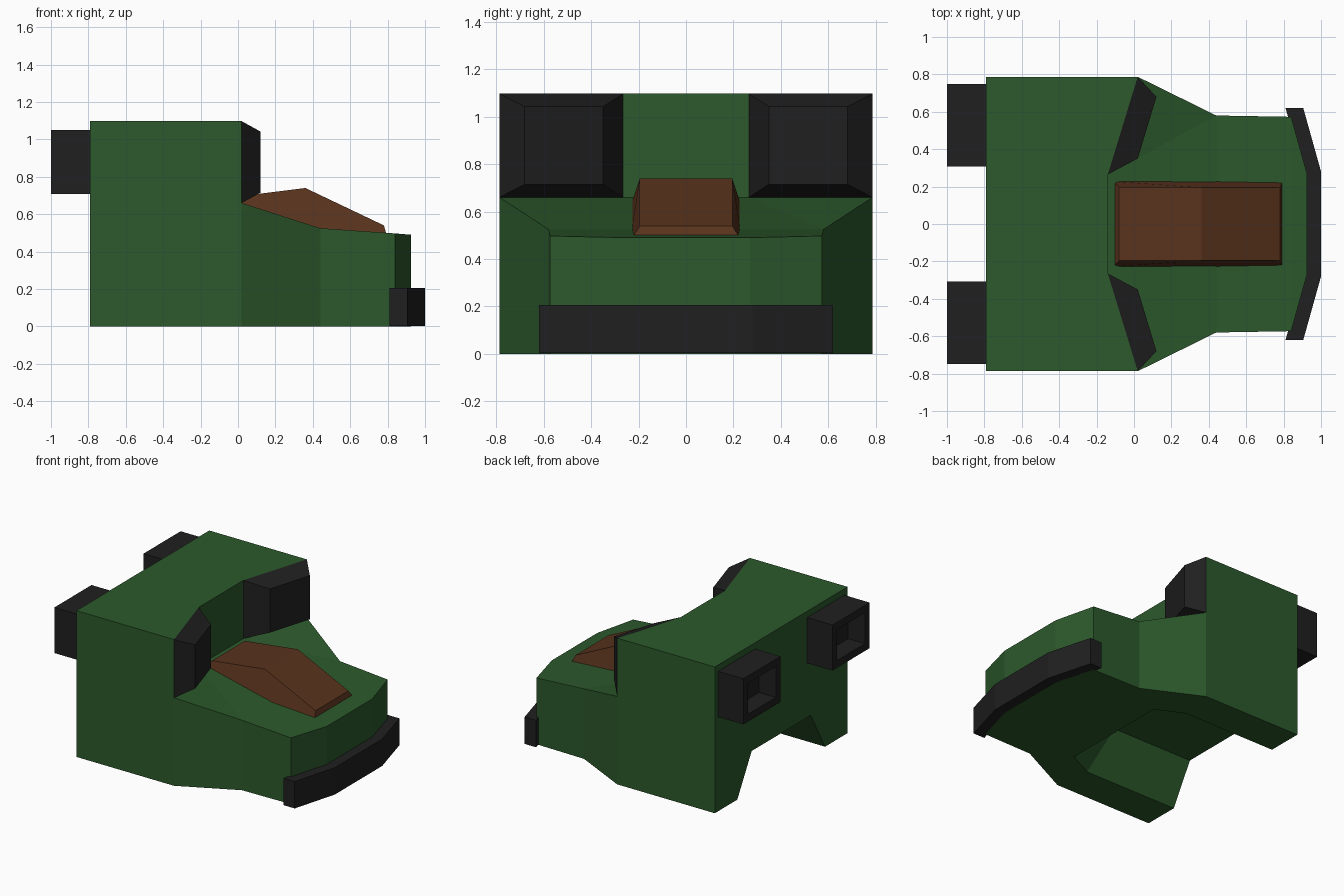
import bpy, bmesh

if "Cube" in bpy.data.objects:
    bpy.data.objects.remove(bpy.data.objects["Cube"])


def material(name, rgb):
    m = bpy.data.materials.new(name)
    m.diffuse_color = (*rgb, 1)
    m.use_nodes = True
    m.node_tree.nodes["Principled BSDF"].inputs["Base Color"].default_value = m.diffuse_color
    return m


GREEN = material("green_paint", (0.025, 0.1, 0.025))
BLACK = material("black_trim", (0.014, 0.014, 0.014))
BROWN = material("brown_panel", (0.1, 0.033, 0.012))


def build(name, pts, mat, side="", cross=""):
    """pts: half-model points by name. Each 'side' face is mirrored across y;
    each 'cross' chain is closed with its own mirror image."""
    bm = bmesh.new()
    v = {}
    for k, (x, y, z) in pts.items():
        v[k, 1] = bm.verts.new((x, y, z))
        v[k, -1] = bm.verts.new((x, -y, z))
    for f in side.split():
        for s in (1, -1):
            bm.faces.new([v[k, s] for k in f.split("-")])
    for f in cross.split():
        ks = f.split("-")
        bm.faces.new([v[k, 1] for k in ks] + [v[k, -1] for k in reversed(ks)])
    finish(name, bm, mat)


def finish(name, bm, mat):
    bmesh.ops.recalc_face_normals(bm, faces=bm.faces)
    me = bpy.data.meshes.new(name)
    bm.to_mesh(me)
    bm.free()
    me.materials.append(mat)
    bpy.context.collection.objects.link(bpy.data.objects.new(name, me))


# Body: tall rear block, sloping nose and a tapered channel in the underside
# (r rear, s shoulder, k wall inner corner, h/f/n nose; a-d channel)
body = {
    "r0": (-.79, .787, 0), "rt": (-.79, .787, 1.097),
    "s0": (.02, .787, 0), "sm": (.02, .787, .66), "st": (.02, .787, 1.097),
    "km": (-.14, .265, .66), "kt": (-.14, .265, 1.097),
    "h0": (.44, .58, 0), "hm": (.44, .58, .525),
    "f0": (.84, .573, 0), "fm": (.84, .573, .497),
    "n0": (.925, .27, 0), "nm": (.925, .27, .49),
    "a0": (-.79, .52, 0), "ac": (-.79, .35, .3),
    "b0": (-.02, .52, 0), "bc": (-.12, .35, .3),
    "d0": (.18, .42, 0), "dc": (.03, .28, .3),
}
build("body", body, GREEN,
      side="r0-s0-sm-st-rt s0-h0-hm-sm h0-f0-fm-hm f0-n0-nm-fm "
           "st-sm-km-kt km-sm-hm a0-b0-bc-ac b0-d0-dc-bc",
      cross="rt-st-kt kt-km km-hm hm-fm fm-nm nm-n0 rt-r0-a0-ac "
            "ac-bc-dc dc-d0 r0-s0-h0-f0-n0 a0-b0-d0".rsplit(" ", 2)[0])

# Flat underside around the channel
build("underside", {k: body[k] for k in ("r0", "s0", "h0", "f0", "n0", "a0", "b0", "d0")},
      GREEN, side="r0-s0-b0-a0 s0-h0-d0-b0 h0-f0-n0-d0", cross="n0-d0")

# Wedge blocks on the angled shoulder walls
build("shoulder_block", {
    "a": (.02, .787, .66), "b": (.02, .787, 1.097), "c": (-.14, .265, 1.097), "d": (-.14, .265, .66),
    "e": (.12, .68, .715), "f": (.12, .68, 1.042), "g": (.02, .35, 1.042), "h": (.02, .35, .715)},
    BLACK, side="a-b-f-e b-c-g-f c-d-h-g d-a-e-h e-f-g-h")

# Bevelled hood panel
build("hood_panel", {
    "b1": (-.11, .228, .64), "b2": (.36, .228, .53), "b3": (.795, .228, .488),
    "t1": (-.08, .195, .685), "t2": (.36, .195, .74), "t3": (.78, .195, .54)},
    BROWN, side="b1-b2-t2-t1 b2-b3-t3-t2",
    cross="t1-t2 t2-t3 t1-b1 t3-b3 b1-b2 b2-b3")

# Wrap-around front bumper
plan = {"a": (.81, .62), "b": (.905, .62), "c": (1, .28), "d": (.915, .26)}
build("front_bumper", {k + str(i): (*p, z) for k, p in plan.items()
                       for i, z in enumerate((.003, .205))},
      BLACK, side="a0-b0-b1-a1 b0-c0-c1-b1 d0-a0-a1-d1 a0-b0-c0-d0 a1-b1-c1-d1",
      cross="c0-c1 d0-d1 c0-d0 c1-d1")

# Rear exhaust boxes with recessed openings
rings = [(-.79, 0), (-1, 0), (-1, .055), (-.86, .055)]
ex, side = {}, []
for i, (x, m) in enumerate(rings):
    for j, (y, z) in enumerate([(.308 + m, .708 + m), (.748 - m, .708 + m),
                                (.748 - m, 1.05 - m), (.308 + m, 1.05 - m)]):
        ex[f"{i}{j}"] = (x, y, z)
        if i:
            k = (j + 1) % 4
            side.append(f"{i-1}{j}-{i-1}{k}-{i}{k}-{i}{j}")
side += ["00-01-02-03", "30-31-32-33"]
build("exhaust_boxes", ex, BLACK, side=" ".join(side))
